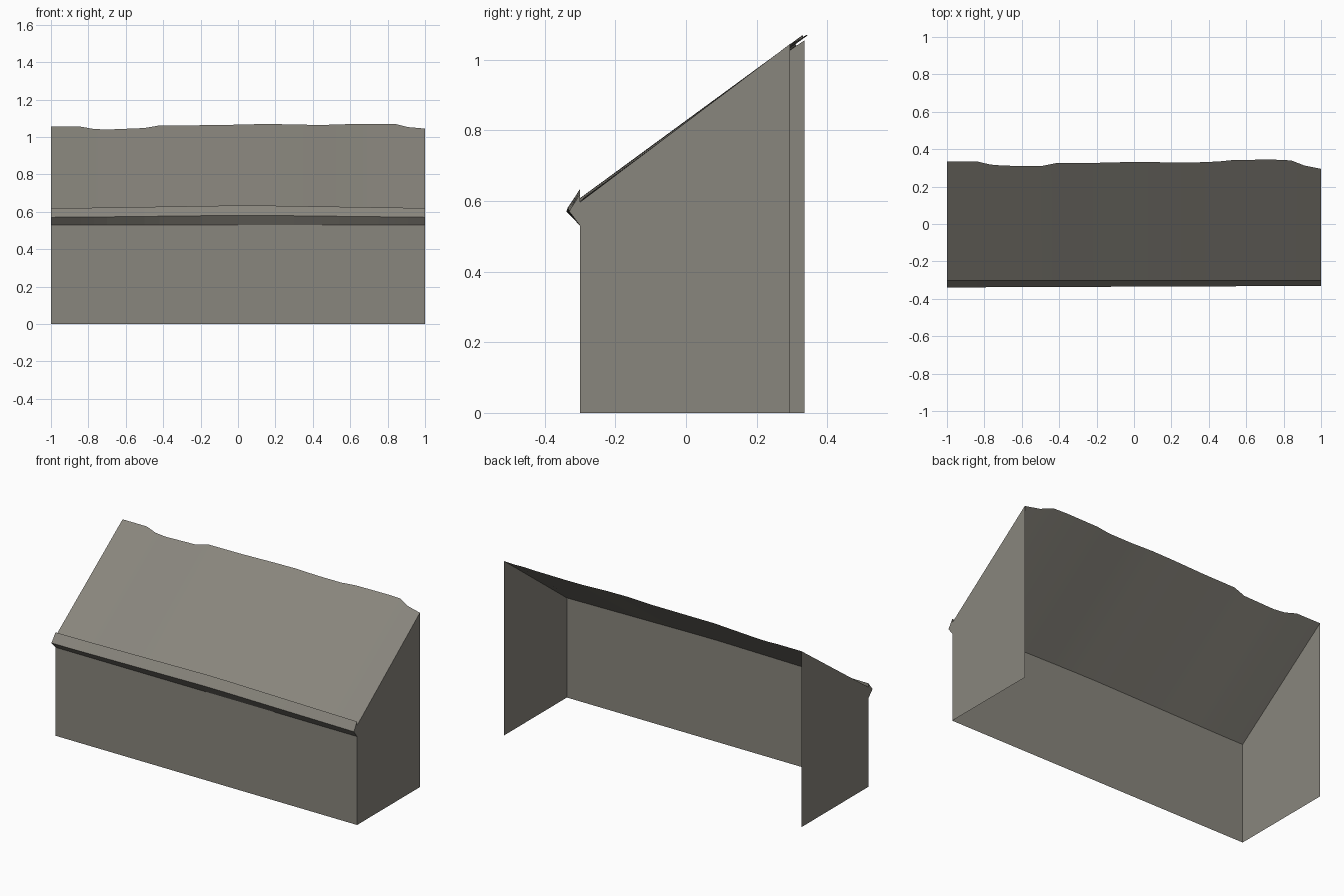
import bpy

if "Cube" in bpy.data.objects:
    bpy.data.objects.remove(bpy.data.objects["Cube"])

stone = bpy.data.materials.new("warm grey stone")
stone.diffuse_color = (0.25, 0.237, 0.205, 1)
stone.use_nodes = True
stone.node_tree.nodes["Principled BSDF"].inputs["Base Color"].default_value = stone.diffuse_color


def make(name, verts, faces, smooth=False):
    me = bpy.data.meshes.new(name)
    me.from_pydata(verts, [], faces)
    me.materials.append(stone)
    me.update()
    ob = bpy.data.objects.new(name, me)
    bpy.context.collection.objects.link(ob)
    for p in me.polygons:
        p.use_smooth = smooth
    return ob


def sheet(name, rows, smooth=False):
    """Skin consecutive rows of points."""
    n = len(rows[0])
    verts = [p for r in rows for p in r]
    faces = [(j * n + i, j * n + i + 1, (j + 1) * n + i + 1, (j + 1) * n + i)
             for j in range(len(rows) - 1) for i in range(n - 1)]
    return make(name, verts, faces, smooth)


def bump(x):
    # slight rise towards the middle of the eave
    return max(0, 1 - abs(x - 0.05) / 0.95)


# ragged upper roof edge: x, y, z
edge = [(-1, .335, 1.055), (-.84, .335, 1.055), (-.77, .318, 1.043),
        (-.7, .312, 1.04), (-.5, .309, 1.048), (-.42, .325, 1.062),
        (-.2, .327, 1.063), (0, .332, 1.066), (.15, .33, 1.07),
        (.3, .328, 1.067), (.45, .334, 1.064), (.54, .343, 1.068),
        (.75, .344, 1.07), (.84, .34, 1.07), (.91, .313, 1.053),
        (1, .295, 1.045)]
xs = [e[0] for e in edge]

# sloping roof sheet
low = [(x, -.30, .597 + .012 * bump(x)) for x in xs]
sheet("roof", [low, edge], True)

# front wall
sheet("front_wall", [[(x, -.30, 0) for x in xs], low])

# eave strip: sloped underside, sloped top, short drop back to the roof
sheet("eave", [[(x, -.30, .53) for x in xs],
               [(x, -.335 + .004 * x, .571 + .011 * bump(x)) for x in xs],
               [(x, -.30, .62 + .015 * bump(x)) for x in xs],
               low])

# side walls, open at the back, including the eave ends
for name, x, yb, zb in (("left_wall", -1, .335, 1.055), ("right_wall", 1, .295, 1.045)):
    pts = [(x, -.30, 0), (x, yb, 0), (x, yb, zb), (x, -.30, .597)]
    make(name, pts, [(0, 1, 2, 3) if x > 0 else (3, 2, 1, 0)])
    cap = [(x, -.30, .53), (x, -.30, .62), (x, -.335 + .004 * x, .571)]
    make(name + "_eave_end", cap, [(0, 1, 2) if x > 0 else (2, 1, 0)])
